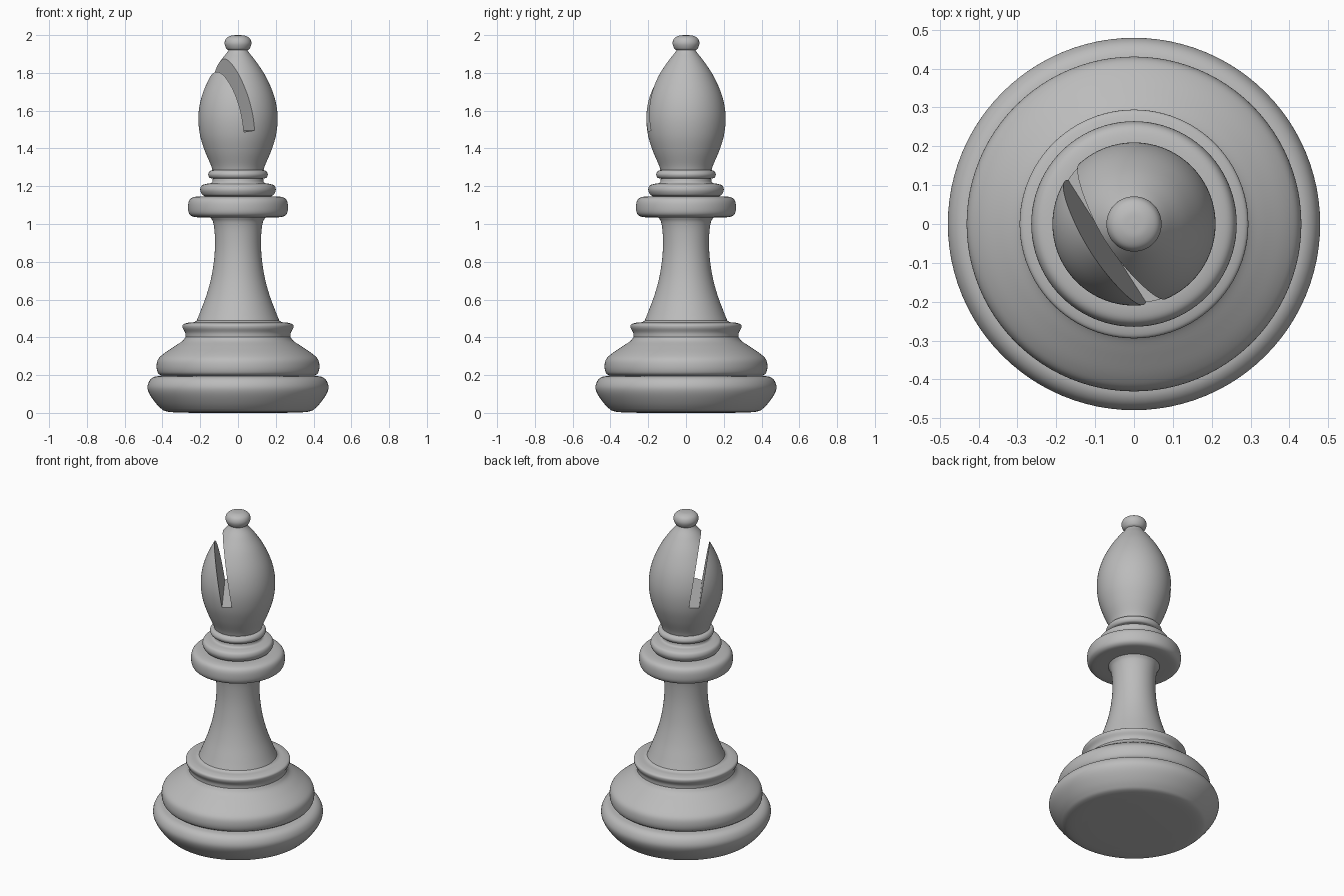
import bpy, bmesh, math
from mathutils import Matrix, Vector

cube = bpy.data.objects.get("Cube")
if cube:
    bpy.data.objects.remove(cube, do_unlink=True)

SIDES = 96
STEPS = 5

grey = bpy.data.materials.new("plain grey")
grey.use_nodes = True
tone = (0.5, 0.5, 0.5, 1)
grey.diffuse_color = tone
grey.node_tree.nodes["Principled BSDF"].inputs["Base Color"].default_value = tone


def smooth_profile(points):
    """Catmull-Rom curve through (radius, height) points."""
    p = [Vector(q) for q in points]
    p = [2 * p[0] - p[1]] + p + [2 * p[-1] - p[-2]]
    out = []
    for a, b, c, d in zip(p, p[1:], p[2:], p[3:]):
        for i in range(STEPS):
            t = i / STEPS
            out.append(0.5 * (2 * b + (c - a) * t + (2 * a - 5 * b + 4 * c - d) * t**2
                              + (3 * b - a - 3 * c + d) * t**3))
    return out + [p[-2]]


def turn(name, points, closed=False):
    """Lathe a smooth profile around z; closed adds flat end caps."""
    bm = bmesh.new()
    rings = []
    for r, z in smooth_profile(points):
        rings.append([bm.verts.new((r * math.cos(k * math.tau / SIDES),
                                    r * math.sin(k * math.tau / SIDES), z))
                      for k in range(SIDES)])
    for low, high in zip(rings, rings[1:]):
        for k in range(SIDES):
            n = (k + 1) % SIDES
            bm.faces.new((low[k], low[n], high[n], high[k]))
    if closed:
        bm.faces.new(rings[0][::-1])
        bm.faces.new(rings[-1])
    mesh = bpy.data.meshes.new(name)
    bm.to_mesh(mesh)
    bm.free()
    obj = bpy.data.objects.new(name, mesh)
    bpy.context.collection.objects.link(obj)
    mesh.materials.append(grey)
    return obj


def select(obj):
    bpy.ops.object.select_all(action="DESELECT")
    obj.select_set(True)
    bpy.context.view_layer.objects.active = obj


# Foot and stepped base
parts = [
    turn("foot", [(.24, 0), (.37, .006), (.415, .03), (.46, .085), (.479, .13),
                  (.47, .168), (.445, .19), (.405, .196)], closed=True),
    turn("base_step", [(.405, .196), (.424, .212), (.431, .245), (.424, .282),
                       (.395, .312), (.34, .35), (.295, .38), (.277, .403)]),
    turn("base_collar", [(.277, .403), (.28, .425), (.293, .45), (.291, .468),
                         (.265, .477), (.235, .48), (.219, .488)]),
    # Stem
    turn("stem", [(.219, .488), (.2, .535), (.168, .62), (.143, .71), (.128, .8),
                  (.122, .88), (.124, .96), (.132, 1.01), (.145, 1.034)]),
    # Neck rings
    turn("wide_ring", [(.145, 1.034), (.22, 1.036), (.25, 1.045), (.263, 1.068),
                       (.263, 1.11), (.25, 1.135), (.22, 1.145), (.175, 1.147)]),
    turn("middle_ring", [(.175, 1.147), (.19, 1.156), (.2, 1.18), (.193, 1.203),
                         (.17, 1.212), (.14, 1.218), (.133, 1.24)]),
    turn("small_ring", [(.133, 1.24), (.15, 1.245), (.158, 1.262), (.15, 1.279),
                        (.135, 1.285)]),
]

# Head with a slanted slot
head = turn("head", [(.135, 1.285), (.145, 1.315), (.175, 1.385), (.2, 1.465),
                     (.21, 1.55), (.203, 1.63), (.18, 1.71), (.139, 1.795),
                     (.092, 1.865), (.06, 1.905), (.048, 1.925)], closed=True)
bpy.ops.mesh.primitive_cube_add(size=1)
cutter = bpy.context.object
cutter.name = "slot_cutter"
cutter.hide_render = True
slant = Matrix.Rotation(math.radians(32.5), 4, "Z") @ Matrix.Rotation(math.radians(-9), 4, "Y")
cutter.matrix_world = (Matrix.Translation(slant.to_3x3() @ Vector((0, 0, .4)))
                       @ Matrix.Translation((-.0455, -.029, 1.491))
                       @ slant @ Matrix.Diagonal((.057, 1, .8, 1)))
select(head)
cut = head.modifiers.new("slot", "BOOLEAN")
cut.object = cutter
cut.operation = "DIFFERENCE"
cut.solver = "EXACT"
bpy.ops.object.modifier_apply(modifier=cut.name)
bpy.data.objects.remove(cutter, do_unlink=True)
parts.append(head)

# Finial
parts.append(turn("finial", [(.048, 1.918), (.062, 1.93), (.071, 1.957), (.062, 1.983),
                             (.036, 1.997), (.004, 2)], closed=True))

for obj in parts:
    select(obj)
    bpy.ops.object.shade_smooth_by_angle(angle=math.radians(35))
